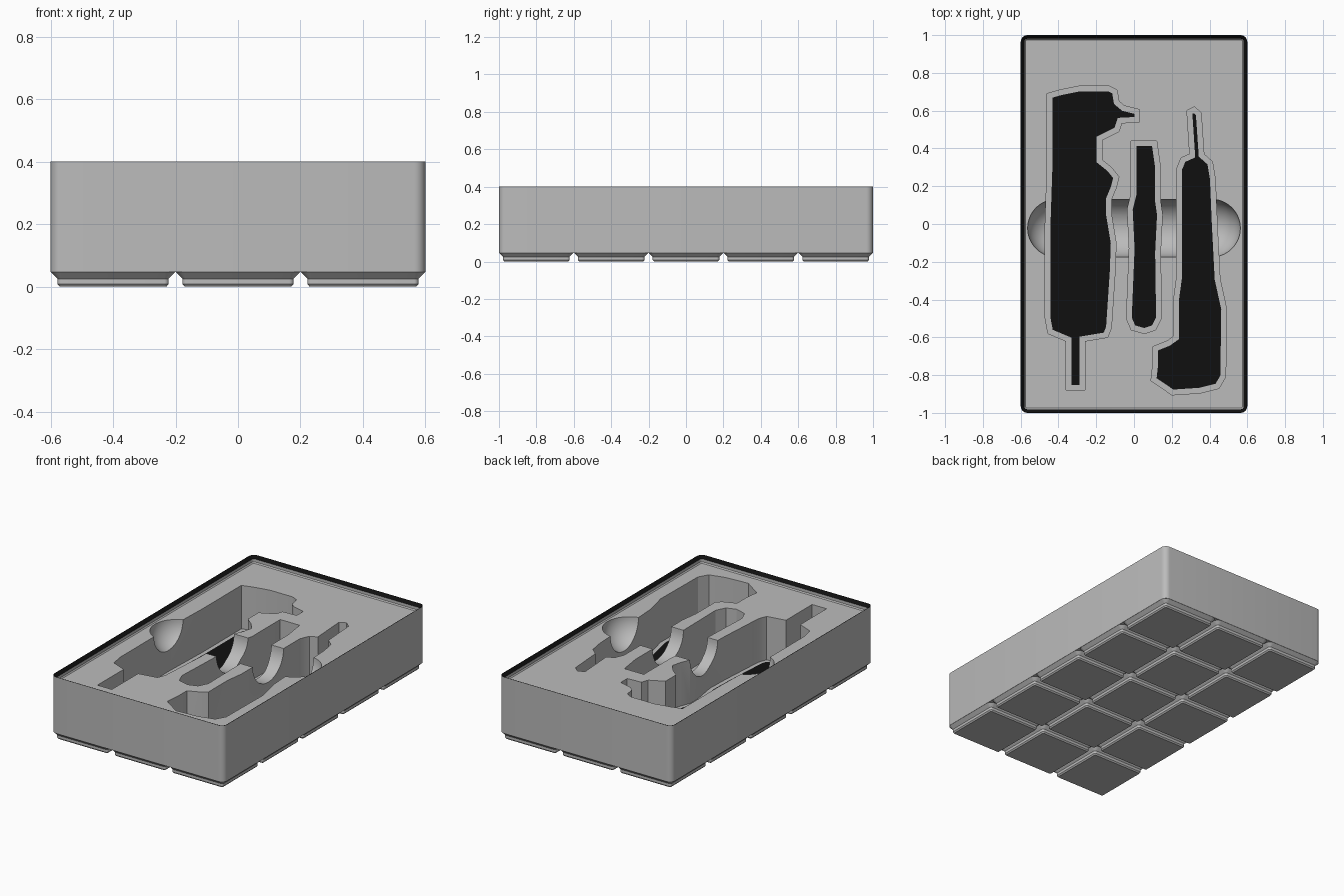
import bpy
import bmesh
from math import sin, cos, pi, radians
from mathutils import Vector

if "Cube" in bpy.data.objects:
    bpy.data.objects.remove(bpy.data.objects["Cube"], do_unlink=True)


def make_material(name, value):
    mat = bpy.data.materials.new(name)
    mat.use_nodes = True
    colour = (value, value, value, 1)
    mat.diffuse_color = colour
    mat.node_tree.nodes["Principled BSDF"].inputs["Base Color"].default_value = colour
    return mat


GREY = make_material("mid grey", 0.5)
BLACK = make_material("black", 0.005)

HEIGHT = 0.4
LEDGE = 0.358      # top surface inside the lip
FLOOR = 0.085      # pocket floor
FOOT_TOP = 0.046
CORNER = 0.036


def add_object(name, mesh, *materials):
    obj = bpy.data.objects.new(name, mesh)
    bpy.context.collection.objects.link(obj)
    if not mesh.materials:
        for mat in materials:
            mesh.materials.append(mat)
    return obj


def loft(name, rings):
    """Closed skin through rings of equal point count, capped at both ends."""
    bm = bmesh.new()
    loops = [[bm.verts.new(p) for p in ring] for ring in rings]
    count = len(loops[0])
    for low, high in zip(loops, loops[1:]):
        for i in range(count):
            j = (i + 1) % count
            bm.faces.new((low[i], low[j], high[j], high[i]))
    bm.faces.new(reversed(loops[0]))
    bm.faces.new(loops[-1])
    bmesh.ops.recalc_face_normals(bm, faces=bm.faces)
    mesh = bpy.data.meshes.new(name)
    bm.to_mesh(mesh)
    bm.free()
    return mesh


def rounded_rect(half_x, half_y, radius, z, steps=6):
    points = []
    for corner, (sx, sy) in enumerate([(1, 1), (-1, 1), (-1, -1), (1, -1)]):
        for k in range(steps + 1):
            a = (corner + k / steps) * pi / 2
            points.append((sx * (half_x - radius) + radius * cos(a),
                           sy * (half_y - radius) + radius * sin(a), z))
    return points


def stack(name, half_x, half_y, profile):
    """Rounded rectangles piled up from (inset, height) pairs."""
    return loft(name, [rounded_rect(half_x - d, half_y - d, max(CORNER - d, 0.006), z)
                       for d, z in profile])


def inset(points, amount):
    """Shrink a clockwise outline by a constant distance."""
    result = []
    for i, p in enumerate(points):
        a = (p - points[i - 1]).normalized()
        b = (points[(i + 1) % len(points)] - p).normalized()
        na, nb = Vector((a.y, -a.x)), Vector((b.y, -b.x))
        result.append(p + (na + nb) * amount / max(1 + na.dot(nb), 0.5))
    return result


def smooth(obj):
    bpy.ops.object.select_all(action="DESELECT")
    obj.select_set(True)
    bpy.context.view_layer.objects.active = obj
    bpy.ops.object.shade_smooth_by_angle(angle=radians(25))


# Tray body with a stepped stacking lip
body = add_object("tray_body", stack("tray_body", 0.6, 1, [
    (0, FOOT_TOP), (0, HEIGHT), (0.002, HEIGHT), (0.019, 0.383),
    (0.019, 0.365), (0.025, LEDGE)]), GREY, BLACK)
for face in body.data.polygons:
    if face.center.z > 0.385 and face.normal.z > 0.1:
        face.material_index = 1

# Tool outlines, clockwise, in hundredths
OUTLINES = {
    "left_tool": [
        (-46, 69), (-39, 71), (-29, 73), (-13, 73), (-9, 71), (-8, 65), (-5, 62.5),
        (3, 60.5), (3, 54), (-6.5, 53.5), (-8, 49), (-17, 44.5), (-17, 34), (-12, 30),
        (-8, 25), (-9.5, 19), (-12, 13), (-12, 5), (-9.5, -10), (-10, -25),
        (-12, -55), (-14, -60), (-26, -62), (-26, -88), (-36, -88), (-36, -62),
        (-45.5, -58), (-47, -50), (-47, 0), (-46, 30)],
    "middle_tool": [
        (-1.5, 44), (12, 44), (13, 37), (14, 30), (14, 12), (15, 5), (14, -15),
        (14.5, -50), (11.5, -56), (5.5, -58), (-1.5, -56), (-4, -50), (-2.5, -13),
        (-3.5, 8), (-1.5, 16)],
    "right_tool": [
        (28, 60), (32, 62), (35.5, 59), (37, 37), (41.5, 33), (43, 24), (44, 0),
        (45.5, -29), (49, -45), (48.5, -81), (45, -87), (35, -89.5), (20, -90.5),
        (15, -87), (9, -83), (10, -74), (10, -65), (17.5, -62), (21, -59.5),
        (21, -40), (22.5, -29), (22.5, 29), (25, 35), (29.5, 37)],
}

# Pocket cutters and the black tool silhouettes on the pocket floors
cutters = []
for name, outline in OUTLINES.items():
    outer = [Vector(p) / 100 for p in outline]
    inner = inset(outer, 0.028)
    cutters.append(add_object(name + "_cutter", loft(name + "_cutter", [
        [(p.x, p.y, z) for p in outer] for z in (FLOOR, 0.5)]), GREY))
    add_object(name + "_silhouette", loft(name + "_silhouette", [
        [(p.x, p.y, z) for p in inner] for z in (FLOOR - 0.002, FLOOR + 0.003)]), BLACK)

# Capsule-shaped finger scoop running across all pockets
RADIUS, REACH, SEGMENTS = 0.153, 0.41, 48
rings = []
for side in (-1, 1):
    for k in range(15):
        t = radians(87) * (k / 14 if side > 0 else k / 14 - 1)
        r = RADIUS * cos(t)
        x = RADIUS * sin(t) + side * REACH
        rings.append([(x, -0.022 + r * cos(2 * pi * i / SEGMENTS),
                       LEDGE + r * sin(2 * pi * i / SEGMENTS)) for i in range(SEGMENTS)])
cutters.append(add_object("finger_scoop_cutter", loft("finger_scoop_cutter", rings), GREY))

# Carve the body, then discard the cutters
for cutter in cutters:
    cutter.hide_render = True
    mod = body.modifiers.new(cutter.name, "BOOLEAN")
    mod.operation = "DIFFERENCE"
    mod.solver = "EXACT"
    mod.object = cutter
depsgraph = bpy.context.evaluated_depsgraph_get()
carved = bpy.data.meshes.new_from_object(body.evaluated_get(depsgraph))
body.modifiers.clear()
body.data = carved
for cutter in cutters:
    bpy.data.objects.remove(cutter, do_unlink=True)
smooth(body)

# Grid of stepped feet sharing one mesh
foot_mesh = stack("base_foot", 0.2, 0.2, [
    (0.029, 0), (0.022, 0.008), (0.022, 0.025), (0.001, FOOT_TOP)])
for column in range(3):
    for row in range(5):
        foot = add_object("base_foot", foot_mesh, GREY)
        foot.location = ((column - 1) * 0.4, (row - 2) * 0.4, 0)
smooth(foot)
